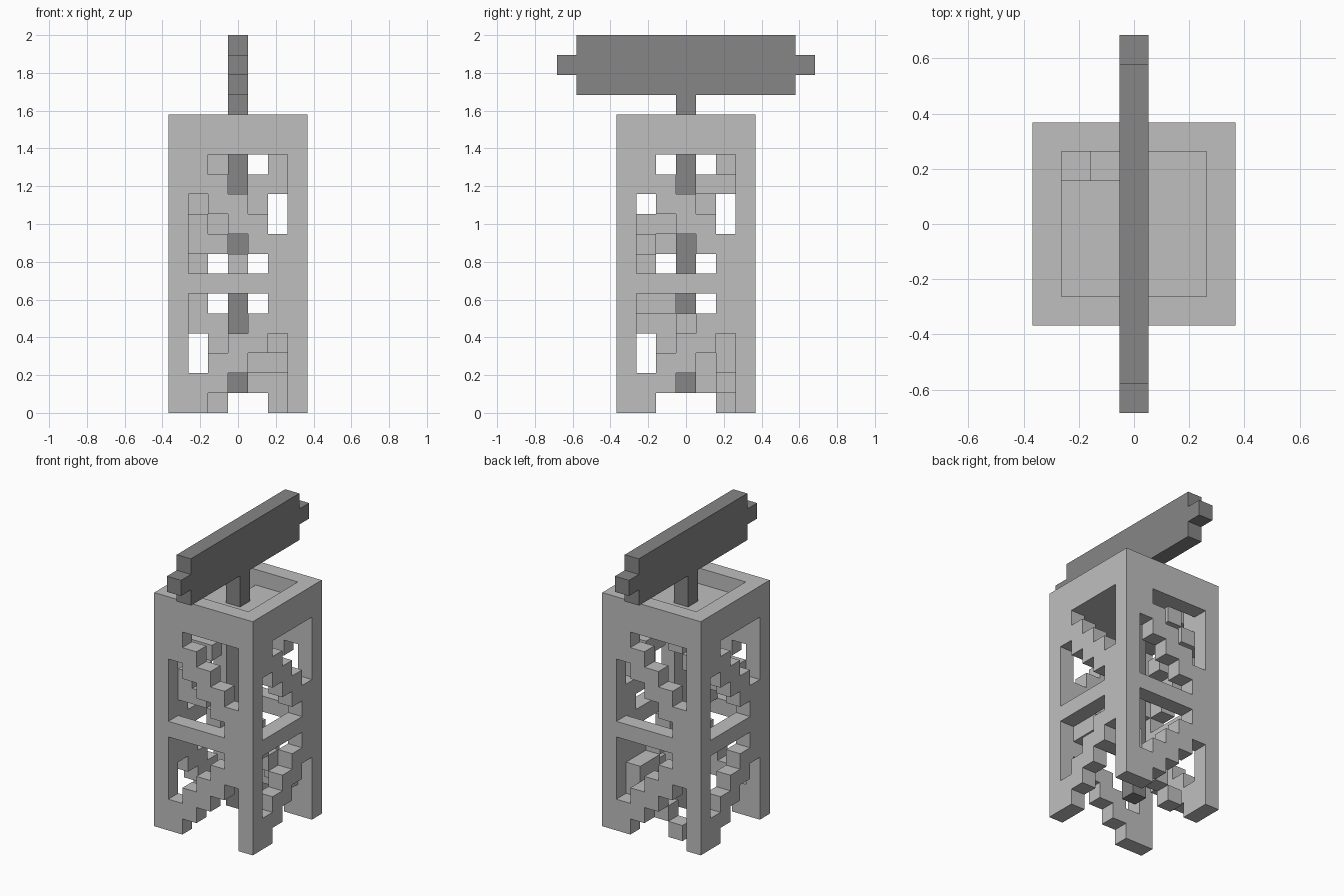
import bpy
import bmesh
from mathutils import Vector

cube = bpy.data.objects.get("Cube")
if cube:
    bpy.data.objects.remove(cube, do_unlink=True)

U = 2 / 19      # edge of one block
N = 7           # tower width in blocks
MID = N // 2
LAST = N - 1


def material(name, grey):
    mat = bpy.data.materials.new(name)
    mat.use_nodes = True
    colour = (grey, grey, grey, 1)
    mat.diffuse_color = colour
    bsdf = mat.node_tree.nodes["Principled BSDF"]
    bsdf.inputs["Base Color"].default_value = colour
    bsdf.inputs["Roughness"].default_value = 0.9
    return mat


def turn(x, y, times, clockwise=False):
    """Quarter turns about the tower axis."""
    for _ in range(times):
        x, y = (y, LAST - x) if clockwise else (LAST - y, x)
    return x, y


def box(xs, ys, zs):
    return {(x, y, z) for x in xs for y in ys for z in zs}


def wall_columns():
    """One wall: posts, beams and two stepped braces."""
    cells = {(c, z) for c in (0, LAST) for z in range(15)}
    cells |= {(c, z) for c in range(N) for z in (6, 13, 14)}
    for c in range(1, LAST):
        cells |= {(c, c - 1), (c, c)}            # rising lower brace
        cells |= {(c, 12 - c), (c, 13 - c)}      # falling upper brace
    return cells


# Four walls, each a quarter turn of the front one
walls = set()
for side in range(4):
    walls |= {(*turn(c, 0, side), z) for c, z in wall_columns()}

# Deck with the stair opening and the mast hole
deck = box(range(1, LAST), range(1, LAST), [13])
deck -= {(1, 5, 13), (2, 5, 13), (MID, MID, 13)}

# Spiral stair: three treads per side, doubled blocks in the corners
stairs = {(2, 5, 12)}
for side in range(4):
    for k in range(3):
        stairs.add((*turn(2 + k, 5, side, True), 3 * side + k))
    corner = turn(5, 5, side, True)
    stairs.add((*corner, 3 * side + 2))
    if side < 3:
        stairs.add((*corner, 3 * side + 3))

# Mast and the long head with a stub at each end
mast = box([MID], [MID], range(1, 16))
head = box([MID], range(MID - 5, MID + 6), range(16, 19))
head |= box([MID], [MID - 6, MID + 6], [17])

solid = walls | deck | stairs | mast | head


def build(name, cells, mat):
    """Skin a set of blocks, leaving out faces hidden by neighbours."""
    bm = bmesh.new()
    verts = {}

    def vert(p):
        key = tuple(round(2 * v) for v in p)
        if key not in verts:
            verts[key] = bm.verts.new(p * U)
        return verts[key]

    for x, y, z in sorted(cells):
        centre = Vector((x - MID, y - MID, z + 0.5))
        for axis in range(3):
            for sign in (1, -1):
                n = Vector((0, 0, 0))
                n[axis] = sign
                if (x + int(n.x), y + int(n.y), z + int(n.z)) in solid:
                    continue
                a = Vector((0, 0, 0))
                a[(axis + 1) % 3] = 0.5
                b = n.cross(a)
                mid = centre + n * 0.5
                ring = (mid - a - b, mid + a - b, mid + a + b, mid - a + b)
                bm.faces.new([vert(p) for p in ring])
    # Merge the block faces into large flat faces
    bmesh.ops.dissolve_limit(bm, angle_limit=0.01, verts=bm.verts[:],
                             edges=bm.edges[:])
    mesh = bpy.data.meshes.new(name)
    bm.to_mesh(mesh)
    bm.free()
    mesh.materials.append(mat)
    obj = bpy.data.objects.new(name, mesh)
    bpy.context.collection.objects.link(obj)
    return obj


light = material("light grey stone", 0.52)
dark = material("dark grey metal", 0.24)

build("tower_walls", walls, light)
build("top_deck", deck, light)
build("spiral_stairs", stairs, light)
build("mast", mast, dark)
build("mast_head", head, dark)
